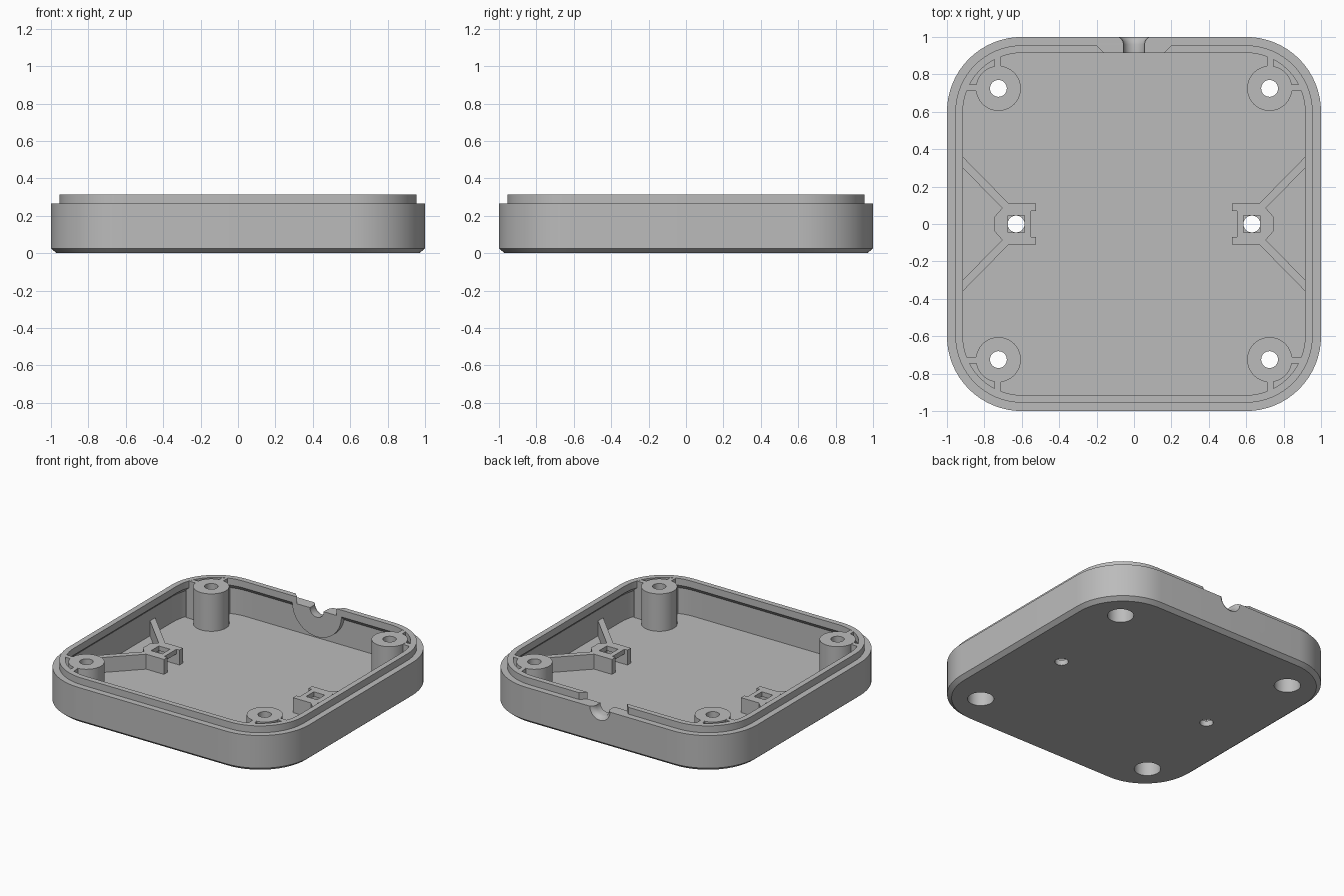
import bpy, bmesh, math
from mathutils import Matrix, Vector

cube = bpy.data.objects.get("Cube")
if cube:
    bpy.data.objects.remove(cube, do_unlink=True)

grey = bpy.data.materials.new("plain grey")
grey.use_nodes = True
COLOR = (0.5, 0.5, 0.5, 1)
grey.diffuse_color = COLOR
grey.node_tree.nodes["Principled BSDF"].inputs["Base Color"].default_value = COLOR

FLOOR, RIM, TOP = 0.04, 0.265, 0.315
BOSS = 0.725
CLIP = 0.63
CORNERS = [(sx * BOSS, sy * BOSS) for sx in (-1, 1) for sy in (-1, 1)]


def make(name, bm):
    bmesh.ops.recalc_face_normals(bm, faces=bm.faces)
    mesh = bpy.data.meshes.new(name)
    bm.to_mesh(mesh)
    bm.free()
    mesh.materials.append(grey)
    obj = bpy.data.objects.new(name, mesh)
    bpy.context.collection.objects.link(obj)
    return obj


def loft(bm, rings):
    """Join closed rings of points into a capped solid."""
    loops = [[bm.verts.new(p) for p in ring] for ring in rings]
    for a, b in zip(loops, loops[1:]):
        for i in range(len(a)):
            j = (i + 1) % len(a)
            bm.faces.new((a[i], a[j], b[j], b[i]))
    bm.faces.new(loops[0][::-1])
    bm.faces.new(loops[-1])


def prism(bm, outline, z0, z1):
    loft(bm, [[(x, y, z) for x, y in outline] for z in (z0, z1)])


def box(bm, x0, x1, y0, y1, z0, z1):
    prism(bm, [(x0, y0), (x1, y0), (x1, y1), (x0, y1)], z0, z1)


def lathe(bm, x, y, profile, n=40):
    """Solid of revolution from (radius, height) pairs."""
    turn = [2 * math.pi * i / n for i in range(n)]
    loft(bm, [[(x + r * math.cos(t), y + r * math.sin(t), z) for t in turn]
              for r, z in profile])


def rounded_square(inset, z, steps=16):
    r = 0.4 - inset
    pts = []
    for q, (cx, cy) in enumerate([(1, 1), (-1, 1), (-1, -1), (1, -1)]):
        for i in range(steps + 1):
            t = (q + i / steps) * math.pi / 2
            pts.append((0.6 * cx + r * math.cos(t), 0.6 * cy + r * math.sin(t), z))
    return pts


def boolean(obj, cutter, operation="DIFFERENCE"):
    mod = obj.modifiers.new("boolean", "BOOLEAN")
    mod.operation = operation
    mod.solver = "EXACT"
    mod.object = cutter
    bpy.context.view_layer.objects.active = obj
    bpy.ops.object.modifier_apply(modifier=mod.name)
    bpy.data.objects.remove(cutter, do_unlink=True)


def screw_holes():
    bm = bmesh.new()
    for x, y in CORNERS:
        lathe(bm, x, y, [(0.088, -0.1), (0.088, 0.2), (0.045, 0.2), (0.045, 0.4)])
    return bm


# Tray: chamfered base, stepped rim, lip with a sloped underside, thin walls
bm = bmesh.new()
loft(bm, [rounded_square(d, z) for d, z in [
    (0.03, 0), (0, 0.025), (0, RIM), (0.045, RIM), (0.045, TOP),
    (0.085, TOP), (0.085, RIM), (0.05, 0.23), (0.05, FLOOR)]])
tray = make("tray", bm)

# Half disc that thickens the back wall around the cable
bm = bmesh.new()
arc = [math.pi * (1 + i / 32) for i in range(33)]
loft(bm, [[(0.2 * math.cos(t), y, RIM + 0.2 * math.sin(t)) for t in arc]
          for y in (0.915, 0.97)])
boolean(tray, make("cable_collar", bm), "UNION")

# Gap in the lip with angled ends
bm = bmesh.new()
prism(bm, [(-0.145, 0.9), (0.145, 0.9), (0.205, 0.96), (-0.205, 0.96)], RIM, 0.4)
boolean(tray, make("lip_gap", bm))

# Flared cable notch
bm = bmesh.new()
lathe(bm, 0, 0, [(0.056, 0.88), (0.056, 0.96), (0.06, 0.978), (0.068, 0.99),
                 (0.082, 1.0), (0.096, 1.01)])
bm.transform(Matrix.Translation((0, 0, RIM)) @ Matrix.Rotation(-math.pi / 2, 4, "X"))
boolean(tray, make("cable_notch", bm))

# Holes through the floor
bm = screw_holes()
for s in (-1, 1):
    lathe(bm, s * CLIP, 0, [(0.045, -0.1), (0.045, 0.1)])
boolean(tray, make("floor_holes", bm))

# Screw bosses
bm = bmesh.new()
for x, y in CORNERS:
    lathe(bm, x, y, [(0.12, 0.02), (0.12, TOP)], 48)
bosses = make("screw_bosses", bm)
boolean(bosses, make("boss_holes", screw_holes()))

# Webs tying each boss to the walls
bm = bmesh.new()
for sx in (-1, 1):
    for sy in (-1, 1):
        for a, b in (((0.71, 0.745), (0.835, 0.92)), ((0.835, 0.92), (0.71, 0.745))):
            box(bm, sx * a[0], sx * a[1], sy * b[0], sy * b[1], 0.03, TOP - 0.001)
webs = make("boss_webs", bm)

# Side clips with diagonal arms, hooks and a square window
half = [(0.55, 0.07), (0.525, 0.07), (0.525, 0.11), (0.67, 0.11),
        (0.955, 0.4), (0.955, 0.34), (0.705, 0.085), (0.745, 0.04)]
outline = half + [(x, -y) for x, y in reversed(half)]
bm, hollow, window = bmesh.new(), bmesh.new(), bmesh.new()
for s in (-1, 1):
    prism(bm, [(s * x, y) for x, y in outline], 0.03, 0.15)
    box(hollow, s * 0.5, s * 0.69, -0.07, 0.07, 0.0, 0.115)
    box(window, s * 0.585, s * 0.675, -0.045, 0.045, 0.1, 0.2)
clips = make("side_clips", bm)
boolean(clips, make("clip_hollow", hollow))
boolean(clips, make("clip_window", window))

# Smooth curved walls, keep edges crisp
bpy.ops.object.select_all(action="DESELECT")
for obj in (tray, bosses, webs, clips):
    obj.select_set(True)
bpy.context.view_layer.objects.active = tray
bpy.ops.object.shade_smooth_by_angle(angle=math.radians(25))
